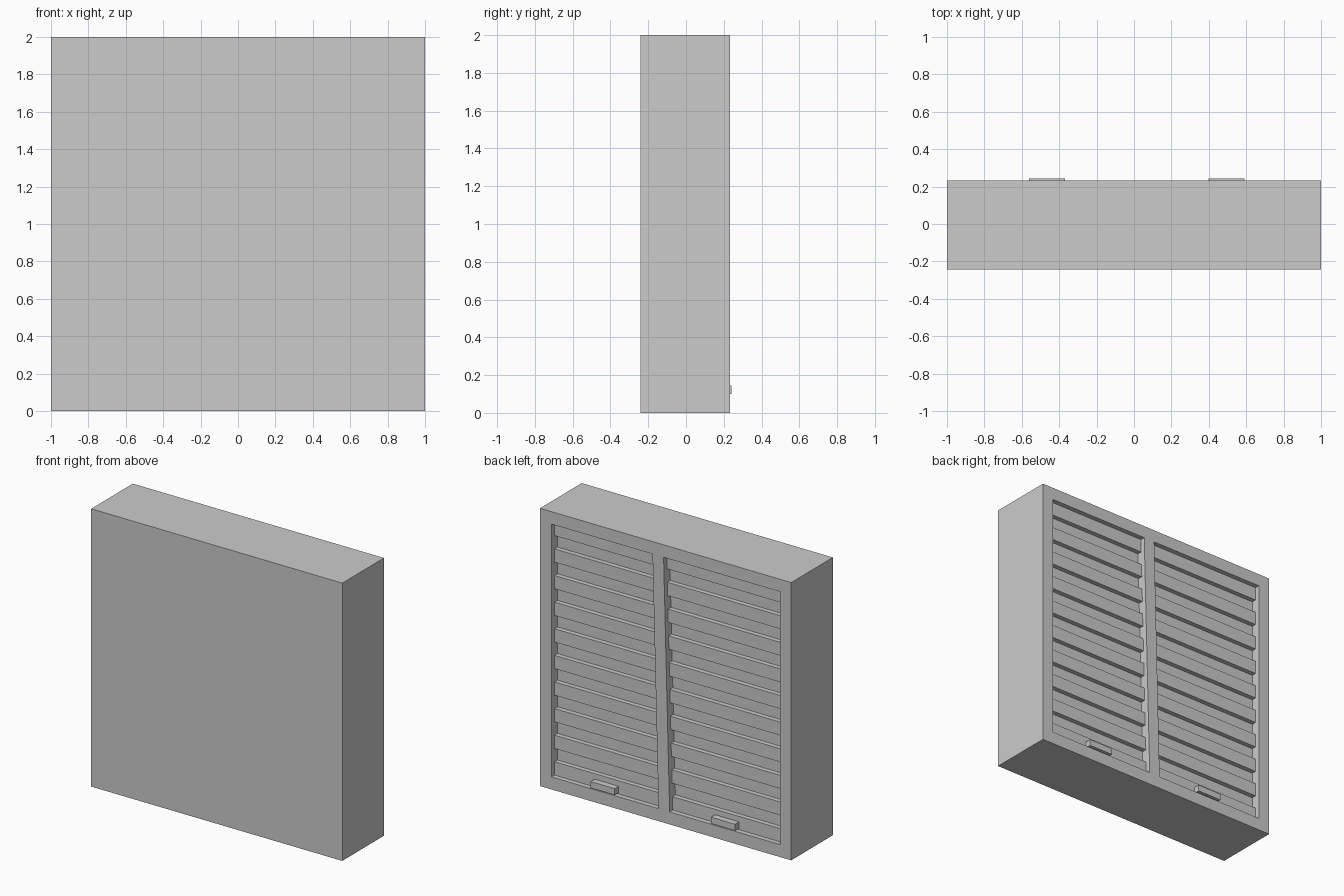
import bpy, bmesh

if "Cube" in bpy.data.objects:
    bpy.data.objects.remove(bpy.data.objects["Cube"])

BACK, FRONT, SEAM = 0.232, -0.242, 0.09   # y of rear face, front face, frame depth
BAR = 0.09                                # frame bar width
Z0, Z1 = BAR, 2 - BAR                     # opening bottom and top


def mesh_object(name, bm):
    bmesh.ops.recalc_face_normals(bm, faces=bm.faces)
    me = bpy.data.meshes.new(name)
    bm.to_mesh(me)
    bm.free()
    ob = bpy.data.objects.new(name, me)
    bpy.context.collection.objects.link(ob)
    return ob


def box(name, x, y, z, lean=0.0):
    """Box from (min, max) ranges; lean shifts the top end along x."""
    bm = bmesh.new()
    bmesh.ops.create_cube(bm, size=1)
    for v in bm.verts:
        t = [c + 0.5 for c in v.co]
        v.co = [r[0] + (r[1] - r[0]) * f for r, f in zip((x, y, z), t)]
        v.co.x += lean * t[2]
    return mesh_object(name, bm)


def shutter(name, x0, x1, bands=19, outer=0.197, inner=0.163):
    """Corrugated roller shutter: square-wave profile extruded along x."""
    step = (Z1 - Z0) / bands
    profile = [(SEAM, Z0)]
    for i in range(bands):
        y = outer if i % 2 == 0 else inner
        profile += [(y, Z0 + i * step), (y, Z0 + (i + 1) * step)]
    profile.append((SEAM, Z1))
    bm = bmesh.new()
    face = bm.faces.new([bm.verts.new((x0, y, z)) for y, z in profile])
    new = bmesh.ops.extrude_face_region(bm, geom=[face])["geom"]
    verts = [g for g in new if isinstance(g, bmesh.types.BMVert)]
    bmesh.ops.translate(bm, verts=verts, vec=(x1 - x0, 0, 0))
    return mesh_object(name, bm)


# Cabinet body
box("cabinet_body", (-1, 1), (FRONT, SEAM), (0, 2))

# Frame around the opening
box("frame_bottom", (-1, 1), (SEAM, BACK), (0, Z0))
box("frame_top", (-1, 1), (SEAM, BACK), (Z1, 2))
box("frame_stile_left", (-1, -1 + BAR), (SEAM, BACK), (Z0, Z1))
box("frame_stile_right", (1 - BAR, 1), (SEAM, BACK), (Z0, Z1))

# Slightly leaning centre post
box("centre_post", (-0.032, 0.056), (SEAM, BACK), (Z0, Z1), lean=0.048)

# Two roller shutters, each with a pull handle
for side, x0, x1, hx in (("left", -1 + BAR, 0.035, -0.465),
                         ("right", 0.035, 1 - BAR, 0.495)):
    shutter("shutter_" + side, x0, x1)
    box("handle_" + side, (hx - 0.096, hx + 0.096), (0.19, 0.242), (0.10, 0.146))
